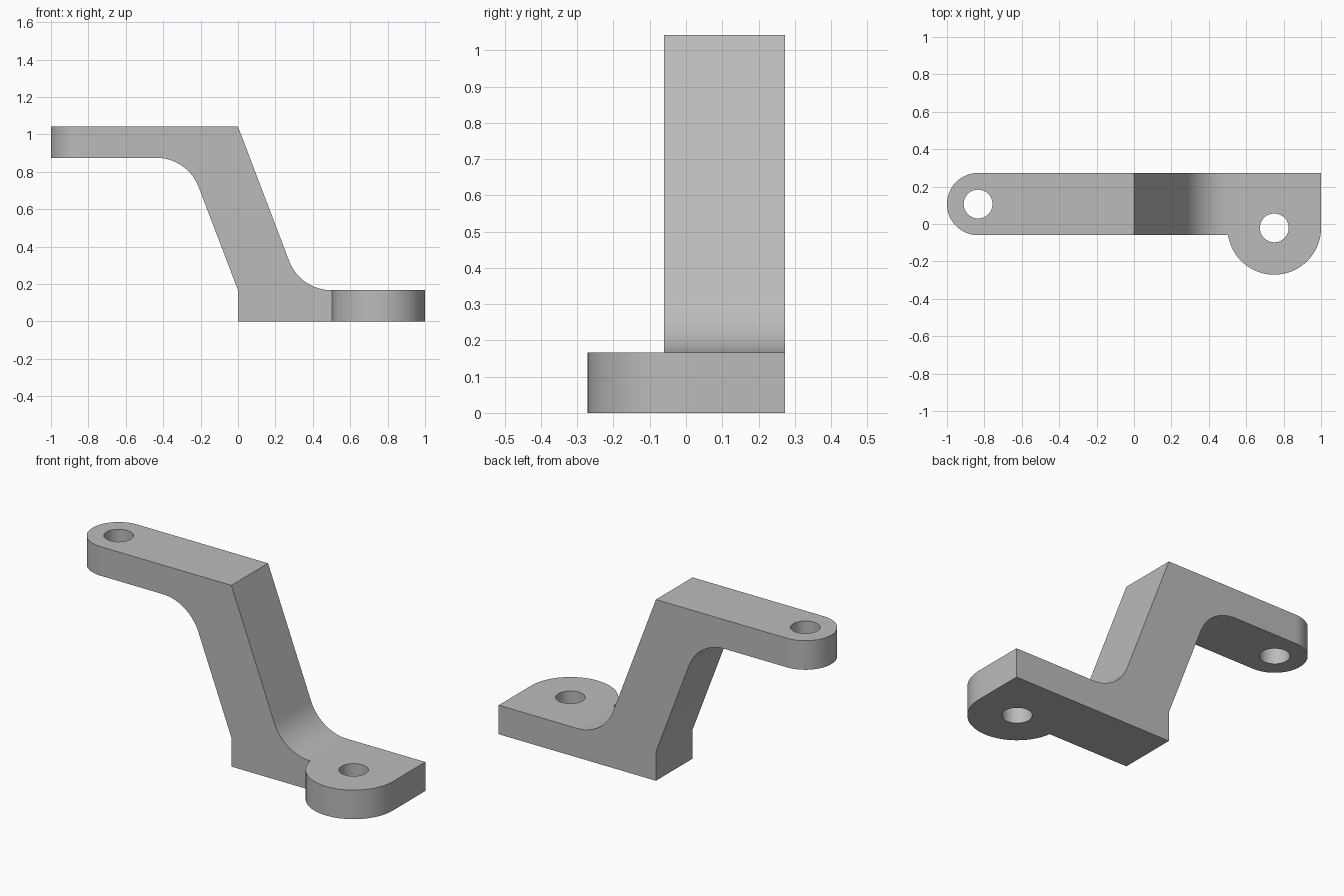
import bpy, bmesh
from math import pi, sin, cos, radians
from mathutils import Vector

cube = bpy.data.objects.get("Cube")
if cube:
    bpy.data.objects.remove(cube, do_unlink=True)

grey = bpy.data.materials.new("plain grey")
grey.use_nodes = True
colour = (0.5, 0.5, 0.5, 1)
grey.diffuse_color = colour
grey.node_tree.nodes["Principled BSDF"].inputs["Base Color"].default_value = colour


def arc(cx, cy, r, start, end, n=28):
    """Points along an arc, angles in degrees."""
    angles = [radians(start + (end - start) * i / n) for i in range(n + 1)]
    return [(cx + r * cos(a), cy + r * sin(a)) for a in angles]


def fillet(before, corner, after, radius, n=20):
    """Points of a tangent arc that replaces a corner."""
    c = Vector(corner)
    u = (Vector(before) - c).normalized()
    v = (Vector(after) - c).normalized()
    half = u.angle(v) / 2
    centre = c + (u + v).normalized() * radius / sin(half)
    a = c + u * radius * cos(half) / sin(half) - centre
    b = c + v * radius * cos(half) / sin(half) - centre
    return [tuple(centre + a.lerp(b, i / n).normalized() * radius) if 0 < i < n
            else tuple(centre + (a if i == 0 else b)) for i in range(n + 1)]


def prism(name, points, place, depth):
    """Extrude a closed outline; place maps a 2D point into space."""
    bm = bmesh.new()
    face = bm.faces.new([bm.verts.new(place(*p)) for p in points])
    new = bmesh.ops.extrude_face_region(bm, geom=[face])["geom"]
    bmesh.ops.translate(bm, vec=depth,
                        verts=[g for g in new if isinstance(g, bmesh.types.BMVert)])
    bmesh.ops.recalc_face_normals(bm, faces=bm.faces)
    mesh = bpy.data.meshes.new(name)
    bm.to_mesh(mesh)
    bm.free()
    mesh.materials.append(grey)
    obj = bpy.data.objects.new(name, mesh)
    bpy.context.collection.objects.link(obj)
    return obj


def upright(name, points):
    return prism(name, points, lambda x, y: (x, y, -0.3), (0, 0, 1.7))


def combine(target, tool, operation):
    """Apply a boolean and discard the tool."""
    bpy.context.view_layer.objects.active = target
    mod = target.modifiers.new(operation, "BOOLEAN")
    mod.operation = operation
    mod.solver = "EXACT"
    mod.object = tool
    bpy.ops.object.modifier_apply(modifier=mod.name)
    bpy.data.objects.remove(tool, do_unlink=True)


# Stepped side profile, overlong at both ends
TOP, T, R = 1.042, 0.167, 0.243
crest, foot = (0, TOP), (0.333, T)
heel, armpit = (0, T), (-0.27, TOP - T)
profile = ([(-1.1, TOP), crest] + fillet(crest, foot, (1.1, T), R)
           + [(1.1, T), (1.1, 0), (0, 0), heel]
           + fillet(heel, armpit, (-1.1, TOP - T), R) + [(-1.1, TOP - T)])
bracket = prism("offset_bracket", profile, lambda x, z: (x, -0.5, z), (0, 1, 0))

# Plan outline: rounded arm end and wide rounded tab
FRONT, BACK, TAB_Y = -0.06, 0.273, -0.021
ARM_R = (BACK - FRONT) / 2
ARM_Y = (BACK + FRONT) / 2
outline = (arc(ARM_R - 1, ARM_Y, ARM_R, 90, 270) + [(0.5, FRONT)]
           + arc(0.75, TAB_Y, 0.25, 189, 360, 40) + [(1, BACK)])
combine(bracket, upright("plan_outline", outline), "INTERSECT")

# Bolt holes
for x, y in ((ARM_R - 1, ARM_Y), (0.75, TAB_Y)):
    combine(bracket, upright("bolt_hole", arc(x, y, 0.077, 0, 352.5, 47)), "DIFFERENCE")

# Smooth curved faces, crisp edges
bpy.ops.object.select_all(action="DESELECT")
bracket.select_set(True)
bpy.context.view_layer.objects.active = bracket
bpy.ops.object.shade_smooth_by_angle(angle=radians(25))
weighted = bracket.modifiers.new("clean_shading", "WEIGHTED_NORMAL")
weighted.keep_sharp = True
